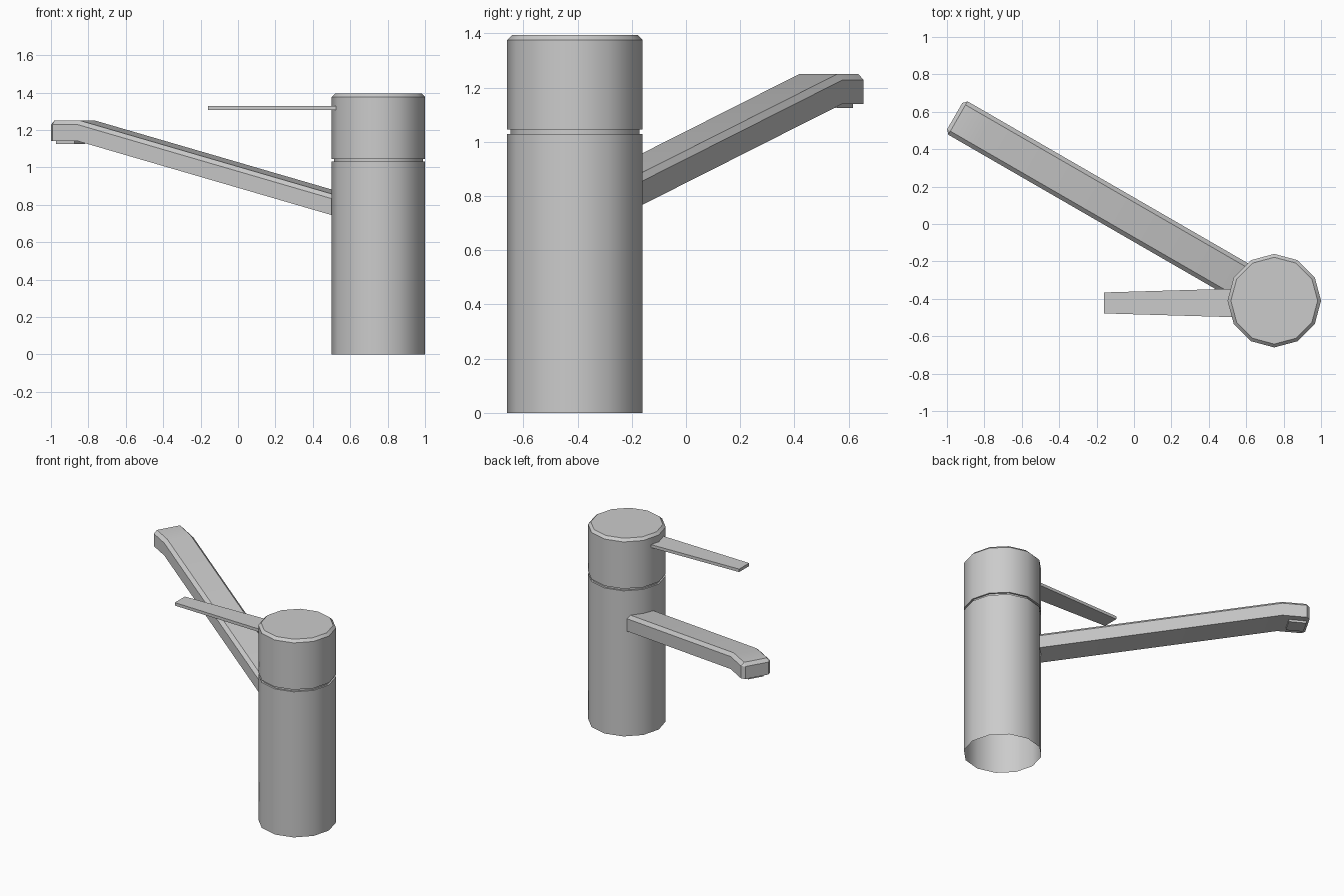
import bpy, bmesh, math
from mathutils import Matrix, Vector

if "Cube" in bpy.data.objects:
    bpy.data.objects.remove(bpy.data.objects["Cube"])

AX, AY = 0.75, -0.41                     # axis of the tap body
SPOUT = Matrix.Translation((AX, AY, 0)) @ Matrix.Rotation(math.radians(150), 4, 'Z')


def finish(name, bm, angle=35):
    bmesh.ops.remove_doubles(bm, verts=bm.verts[:], dist=1e-5)
    bmesh.ops.recalc_face_normals(bm, faces=bm.faces[:])
    mesh = bpy.data.meshes.new(name)
    bm.to_mesh(mesh)
    bm.free()
    ob = bpy.data.objects.new(name, mesh)
    bpy.context.collection.objects.link(ob)
    bpy.ops.object.select_all(action='DESELECT')
    ob.select_set(True)
    bpy.context.view_layer.objects.active = ob
    bpy.ops.object.shade_smooth_by_angle(angle=math.radians(angle))
    return ob


def loft(name, rings, cap_start=True, cap_end=True, angle=35):
    """Skin a list of equally long point rings."""
    bm = bmesh.new()
    loops = [[bm.verts.new(p) for p in ring] for ring in rings]
    n = len(loops[0])
    for a, b in zip(loops, loops[1:]):
        for i in range(n):
            j = (i + 1) % n
            bm.faces.new((a[i], a[j], b[j], b[i]))
    if cap_start:
        bm.faces.new(loops[0][::-1])
    if cap_end:
        bm.faces.new(loops[-1])
    return finish(name, bm, angle)


# Body: twelve-sided, open underneath, with a groove and a chamfered rim
profile = [(0.25, 0), (0.25, 1.03), (0.238, 1.03), (0.238, 1.045),
           (0.25, 1.045), (0.25, 1.376), (0.232, 1.394)]
rings = [[(AX + r * math.cos(i * math.pi / 6), AY + r * math.sin(i * math.pi / 6), z)
          for i in range(12)] for r, z in profile]
loft("tap_body", rings, cap_start=False)


# Spout: chamfered channel rising to a level tip
def section(d, z, hw=0.103, h=0.11, c=0.022):
    pts = [(-hw, 0), (-hw, h - c), (-hw + c, h), (hw - c, h), (hw, h - c), (hw, 0)]
    return [SPOUT @ Vector((d, y, z + dz)) for y, dz in pts]


loft("spout", [section(0.21, 0.74), section(1.795, 1.14), section(1.953, 1.14),
               section(1.973, 1.14, hw=0.081, h=0.088, c=0)], angle=30)

# Outlet: small block under the spout tip
outlet = [[SPOUT @ Vector((1.9 + sx * 0.057, sy * 0.055, z))
           for sx, sy in ((-1, -1), (1, -1), (1, 1), (-1, 1))] for z in (1.125, 1.145)]
loft("outlet", outlet)

# Lever: thin tapered plate
lever = [[(x, -0.422 + sy * w, z) for sy, z in ((-1, 1.307), (1, 1.307), (1, 1.328), (-1, 1.328))]
         for x, w in ((0.56, 0.077), (-0.16, 0.056))]
loft("lever", lever)
